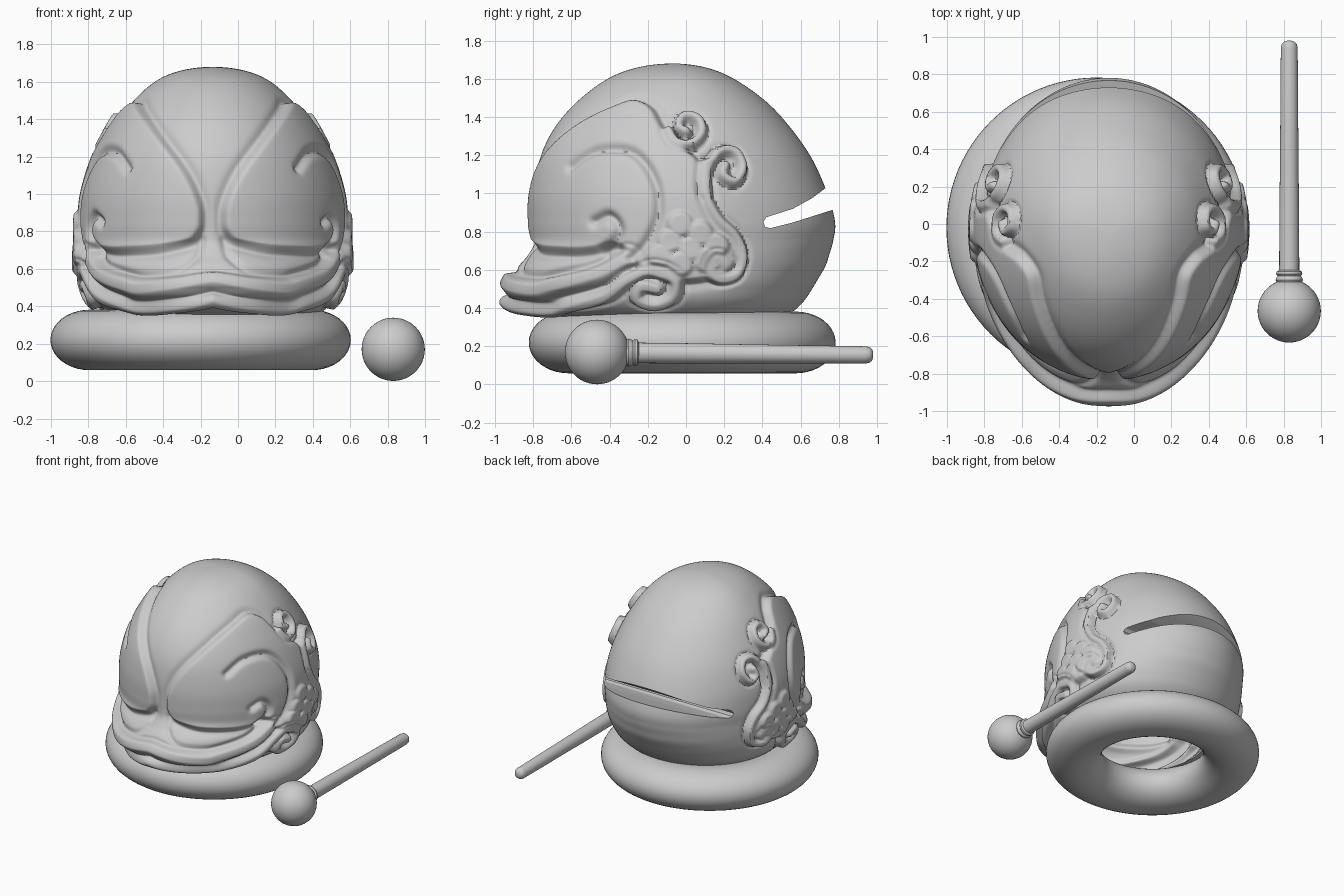
import bpy, bmesh, math
from mathutils import Vector
from mathutils.kdtree import KDTree
from mathutils.bvhtree import BVHTree

if "Cube" in bpy.data.objects:
    bpy.data.objects.remove(bpy.data.objects["Cube"])


def make(name, bm, loc=(0, 0, 0), angle=40):
    bmesh.ops.recalc_face_normals(bm, faces=bm.faces)
    me = bpy.data.meshes.new(name)
    bm.to_mesh(me)
    bm.free()
    ob = bpy.data.objects.new(name, me)
    ob.location = loc
    bpy.context.collection.objects.link(ob)
    me.shade_smooth()
    me.set_sharp_from_angle(angle=math.radians(angle))
    return ob


def catmull(pts, steps):
    # smooth curve through points; first and last are phantom ends
    out = []
    for a, b, c, d in zip(pts, pts[1:], pts[2:], pts[3:]):
        for k in range(steps):
            t = k / steps
            out.append(0.5 * (2 * b + (c - a) * t + (2 * a - 5 * b + 4 * c - d) * t * t
                              + (3 * b - a - 3 * c + d) * t ** 3))
    return out + [pts[-2].copy()]


def loft(rings, n):
    # rings of points, first and last rings closed with a centre point
    bm = bmesh.new()
    vs = [[bm.verts.new(p) for p in r] for r in rings]
    for a, b in zip(vs, vs[1:]):
        for j in range(n):
            k = (j + 1) % n
            bm.faces.new((a[j], a[k], b[k], b[j]))
    for r in (vs[0], vs[-1]):
        c = bm.verts.new(sum((v.co for v in r), Vector()) / n)
        for j in range(n):
            bm.faces.new((r[j], r[(j + 1) % n], c))
    return bm, vs


# Body sections: z, half width, front y, back y
SEC = [(1.66, -.17, .1, -.23), (1.68, 0, -.07, -.07), (1.66, .17, -.25, .1), (1.6, .31, -.41, .25),
       (1.48, .44, -.57, .42), (1.34, .535, -.69, .55), (1.18, .615, -.765, .66), (1.0, .67, -.795, .74),
       (.85, .685, -.795, .78), (.75, .685, -.79, .77), (.68, .69, -.825, .75), (.62, .69, -.875, .73),
       (.55, .69, -.925, .69), (.5, .68, -.945, .66), (.44, .655, -.945, .62), (.39, .61, -.87, .57),
       (.36, .56, -.75, .52), (.34, .47, -.6, .45), (.34, .4, -.5, .4)]
N, YC = 384, -.03
prof = catmull([Vector(s) for s in SEC], 15)[1:]
rings = []
for z, w, f, b in prof:
    yc = max(min(YC, b), f)
    ring = []
    for j in range(N):
        a = 2 * math.pi * j / N
        c = math.cos(a)
        ring.append(Vector((w * math.sin(a), yc - c * ((yc - f) if c > 0 else (b - yc)), z)))
    rings.append(ring)
bm, grid = loft(rings, N)
bmesh.ops.recalc_face_normals(bm, faces=bm.faces)
bm.normal_update()
bvh = BVHTree.FromBMesh(bm)


def snap(p):
    # "F": seen from the front (x, z); "S": seen from the side (y, z)
    k, u, z = p
    if k == "F":
        hit = bvh.ray_cast(Vector((u, -5, z)), Vector((0, 1, 0)))[0]
        return hit or bvh.find_nearest(Vector((u, -.5, z)))[0]
    hit = bvh.ray_cast(Vector((5, u, z)), Vector((-1, 0, 0)))[0]
    return hit or bvh.find_nearest(Vector((.3, u, z)))[0]


def F(*pts):
    return [("F", *p) for p in pts]


def S(*pts):
    return [("S", *p) for p in pts]


def curve(pts, closed=False):
    c = [snap(p) for p in pts]
    c = [c[-1]] + c + c[:2] if closed else [c[0]] + c + [c[-1]]
    line = [bvh.find_nearest(p)[0] for p in catmull(c, 32)]
    kd = KDTree(len(line))
    for i, p in enumerate(line):
        kd.insert(p, i)
    kd.balance()
    return line, kd


def polar(p):
    return math.atan2(p.x, YC - p.y), p.z


def inside(p, poly):
    x, y = p
    r = False
    for (ax, ay), (bx, by) in zip(poly, poly[1:] + poly[:1]):
        if (ay > y) != (by > y) and x < ax + (y - ay) * (bx - ax) / (by - ay):
            r = not r
    return r


def ease(t):
    t = max(0, min(t, 1))
    return t * t * (3 - 2 * t)


# Raised cheek and eye area
edge, edge_kd = curve(
    F((.05, .79), (.035, .87), (.05, .97), (.125, 1.13), (.265, 1.32))
    + S((-.4, 1.45), (-.26, 1.495), (-.16, 1.45), (-.1, 1.35), (0, 1.25), (.1, 1.15), (.1, 1.0),
        (.16, .87), (.26, .78), (.29, .66), (.2, .55), (-.1, .52), (-.24, .58), (-.32, .68),
        (-.38, .71), (-.47, .68), (-.6, .67))
    + F((.3, .68), (.12, .72)), True)
edge_poly = [polar(p) for p in edge[::6]]

# Ridges: curve, radius, height
ridges = [(curve(p)[1], r, h) for p, r, h in [
    (F((-.1, .535), (0, .54), (.2, .51), (.38, .495)) + S((-.7, .515), (-.45, .58), (-.3, .66)), .062, .025),
    (F((-.1, .425), (0, .43), (.2, .4), (.38, .39)) + S((-.6, .415), (-.42, .465), (-.3, .55), (-.16, .6),
     (-.06, .55), (-.07, .46), (-.16, .42), (-.25, .45), (-.23, .515), (-.15, .505)), .045, .025),
    (S((-.09, 1.32), (-.05, 1.26), (.03, 1.255), (.08, 1.31), (.06, 1.38), (-.01, 1.395), (-.04, 1.34),
       (0, 1.315)), .036, .034),
    (S((.1, 1.0), (.11, 1.12), (.17, 1.21), (.25, 1.21), (.29, 1.13), (.25, 1.06), (.19, 1.09),
       (.2, 1.14)), .036, .034),
    (S((.1, 1.15), (.1, 1.0), (.16, .87), (.25, .78), (.29, .68), (.26, .58), (.17, .555), (.12, .6),
       (.15, .66), (.2, .63)), .04, .034)]]
# Carved lines: curve, width, depth
grooves = [(curve(p)[1], r, h) for p, r, h in [
    (S((-.58, 1.13), (-.45, 1.21), (-.27, 1.2), (-.16, 1.06), (-.14, .89), (-.2, .74), (-.28, .66)), .024, .03),
    (S((-.46, .85), (-.39, .88), (-.34, .82), (-.36, .75), (-.42, .7)), .025, .035),
    (F((.06, .75), (.09, .66), (.2, .59), (.4, .575)) + S((-.55, .6), (-.42, .66)), .022, .015)]]
# Fish scales
scales = [snap(p) for p in S((-.03, .84), (.07, .79), (.15, .73), (-.08, .75), (.02, .71),
                             (.1, .65), (-.13, .67), (-.03, .63))]


def relief(p):
    d = edge_kd.find(p)[2]
    top = -.014 * math.exp(-(d / .03) ** 2)
    if inside(polar(p), edge_poly):
        top += .04 * ease(d / .045)
    bump = max(1 - ((p - c).length / .075) ** 2 for c in scales)
    top += .022 * ease(bump * 1.5)
    for kd, r, h in ridges:
        q = kd.find(p)[2] / r
        if q < 1.8:
            m = ease((1.05 - q) / .75)
            top = top * (1 - m) + m * (h + .012 * (1 - q * q)) - .008 * math.exp(-((q - 1.15) / .25) ** 2)
    for kd, r, h in grooves:
        top -= h * math.exp(-(kd.find(p)[2] / r) ** 2)
    return top


normals = [[v.normal.copy() for v in r] for r in grid]
for ring, nrm in zip(grid, normals):
    z = ring[0].co.z
    if not .345 < z < 1.6:
        continue
    for j in range(N // 2 + 1):
        p = ring[j].co.copy()
        if p.y > .5:
            continue
        d = relief(p)
        for k in {j, (N - j) % N}:
            ring[k].co += nrm[k] * d
bmesh.ops.remove_doubles(bm, verts=bm.verts, dist=1e-5)
body = make("fish_body", bm, (-.135, 0, 0))

# Sound slot across the back
slot = [(.405, .85), (.415, .825), (.44, .818), (.55, .845), (.78, .918), (.95, .97), (.95, 1.2),
        (.74, 1.035), (.66, .975), (.56, .92), (.42, .875)]
bm = bmesh.new()
face = bm.faces.new([bm.verts.new((-1.5, y, z)) for y, z in slot])
ext = bmesh.ops.extrude_face_region(bm, geom=[face])["geom"]
bmesh.ops.translate(bm, vec=(3, 0, 0), verts=[g for g in ext if isinstance(g, bmesh.types.BMVert)])
bm.faces.new([v for v in face.verts]) if not face.is_valid else None
cutter = make("slot_cutter", bm)
cutter.hide_render = True
mod = body.modifiers.new("slot", "BOOLEAN")
mod.operation, mod.object, mod.solver = "DIFFERENCE", cutter, "EXACT"
cut = bpy.data.meshes.new_from_object(body.evaluated_get(bpy.context.evaluated_depsgraph_get()))
body.modifiers.clear()
body.data = cut
bpy.data.objects.remove(cutter)

# Open underside
bm = bmesh.new()
bm.from_mesh(cut)
bmesh.ops.delete(bm, geom=[f for f in bm.faces if f.calc_center_median().z < .342], context="FACES")
bm.to_mesh(cut)
bm.free()
cut.shade_smooth()
cut.set_sharp_from_angle(angle=math.radians(50))

# Ring cushion
bpy.ops.mesh.primitive_torus_add(location=(-.2, -.02, .22), major_radius=.593, minor_radius=.21,
                                 major_segments=96, minor_segments=40)
cushion = bpy.context.object
cushion.name = "ring_cushion"
cushion.scale.z = .77
cushion.data.shade_smooth()


# Mallet parts turned around the y axis
def lathe(name, profile, loc, n=40):
    bm, _ = loft([[Vector((r * math.cos(2 * math.pi * j / n), y, r * math.sin(2 * math.pi * j / n)))
                   for j in range(n)] for y, r in profile], n)
    return make(name, bm, loc)


bpy.ops.mesh.primitive_uv_sphere_add(radius=.169, segments=48, ring_count=24, location=(.83, -.465, .17))
bpy.context.object.name = "mallet_head"
bpy.context.object.data.shade_smooth()
lathe("mallet_collar", [(-.32, .05), (-.315, .065), (-.3, .073), (-.285, .068), (-.278, .062),
                        (-.268, .07), (-.255, .068), (-.245, .05)], (.83, 0, .167))
stick = lathe("mallet_stick", [(-.35, .054), (0, .053), (.4, .049), (.94, .045), (.96, .041),
                               (.974, .03), (.98, .012)], (.83, 0, .163))
stick.rotation_euler.x = math.radians(-.5)
